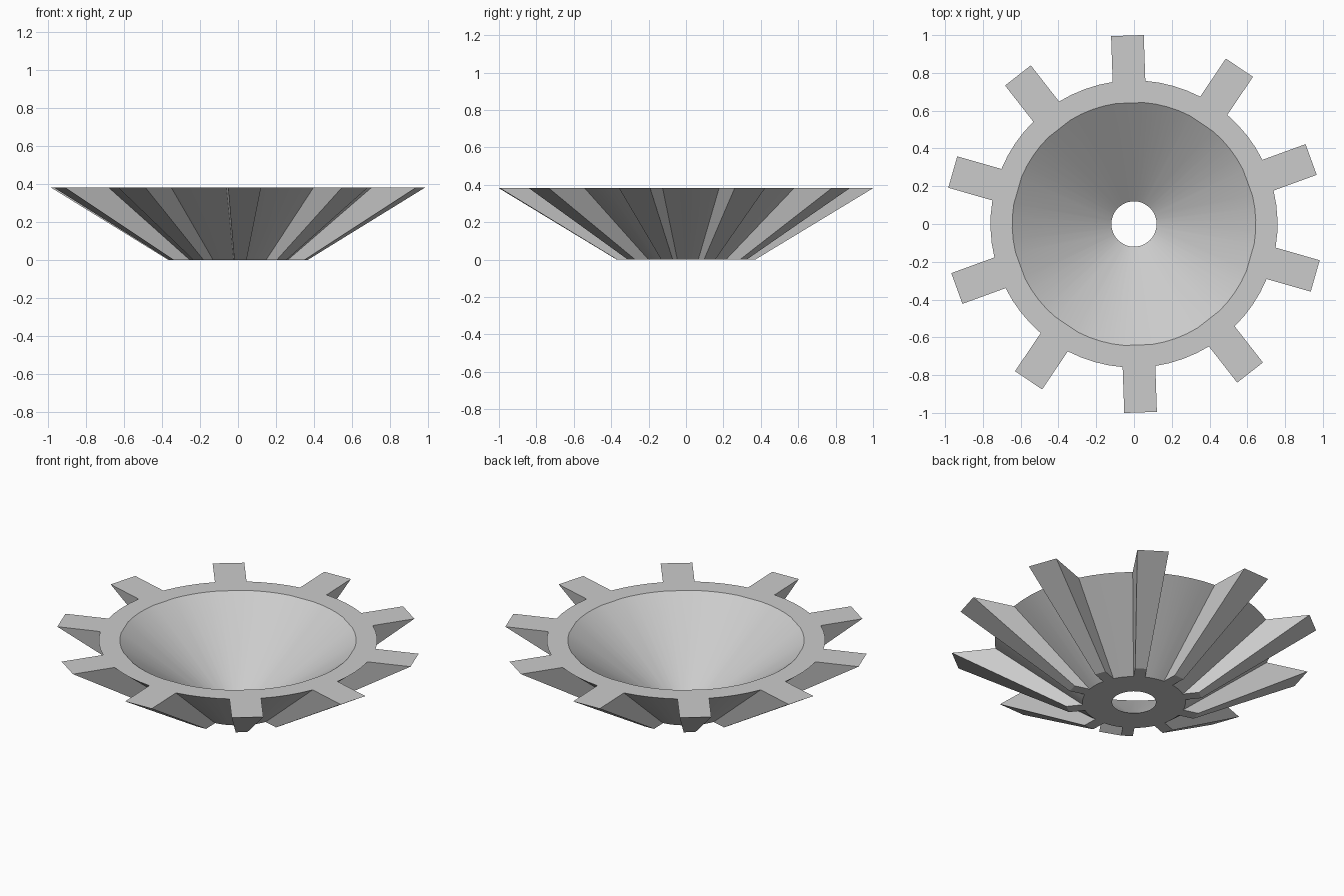
import bpy, bmesh, math
from mathutils import Matrix, Vector

cube = bpy.data.objects.get("Cube")
if cube:
    bpy.data.objects.remove(cube, do_unlink=True)

TEETH, GAP_STEPS = 10, 4
HEIGHT, SHRINK = 0.382, 0.37          # lower outline is a scaled copy of the upper
TIP, ROOT, HALF = 0.998, 0.76, 0.0865  # upper tooth tip, root radius, half width
BORE_TOP, BORE_LOW = 0.645, 0.12
START = math.radians(92)

gray = bpy.data.materials.new("light_gray")
gray.use_nodes = True
color = (0.6, 0.6, 0.6, 1)
gray.diffuse_color = color
gray.node_tree.nodes["Principled BSDF"].inputs["Base Color"].default_value = color

bm = bmesh.new()


def pair(point):
    """Matching upper and lower vertices of the outer outline."""
    x, y = point
    return (bm.verts.new((x, y, HEIGHT)),
            bm.verts.new((x * SHRINK, y * SHRINK, 0)))


# Outline: root points all round, plus two tip points on each tooth
base_angle = math.asin(HALF / ROOT)
gap = math.tau / TEETH - 2 * base_angle
root, bore, tips = [], [], {}
for t in range(TEETH):
    turn = START + t * math.tau / TEETH
    rot = Matrix.Rotation(turn, 2)
    tips[len(root)] = [pair(rot @ Vector((TIP, s * HALF))) for s in (-1, 1)]
    angles = [-base_angle] + [base_angle + gap * i / GAP_STEPS for i in range(GAP_STEPS)]
    for a in angles:
        c, s = math.cos(turn + a), math.sin(turn + a)
        root.append(pair((ROOT * c, ROOT * s)))
        bore.append((bm.verts.new((BORE_TOP * c, BORE_TOP * s, HEIGHT)),
                     bm.verts.new((BORE_LOW * c, BORE_LOW * s, 0))))


def wall(a, b):
    bm.faces.new((a[1], b[1], b[0], a[0]))


# Rim, underside, conical bowl and toothed outer wall
n = len(root)
for i in range(n):
    j = (i + 1) % n
    a, b, c, d = root[i], root[j], bore[j], bore[i]
    bm.faces.new((a[0], b[0], c[0], d[0]))
    bm.faces.new((d[1], c[1], b[1], a[1]))
    wall(c, d)
    if i in tips:
        p, q = tips[i]
        bm.faces.new((a[0], p[0], q[0], b[0]))
        bm.faces.new((b[1], q[1], p[1], a[1]))
        wall(a, p)
        wall(p, q)
        wall(q, b)
    else:
        wall(a, b)

bmesh.ops.recalc_face_normals(bm, faces=bm.faces)
mesh = bpy.data.meshes.new("bevel_gear")
bm.to_mesh(mesh)
bm.free()
mesh.materials.append(gray)
gear = bpy.data.objects.new("bevel_gear", mesh)
bpy.context.collection.objects.link(gear)
bpy.ops.object.select_all(action="DESELECT")
gear.select_set(True)
bpy.context.view_layer.objects.active = gear
bpy.ops.object.shade_smooth_by_angle(angle=math.radians(30))
